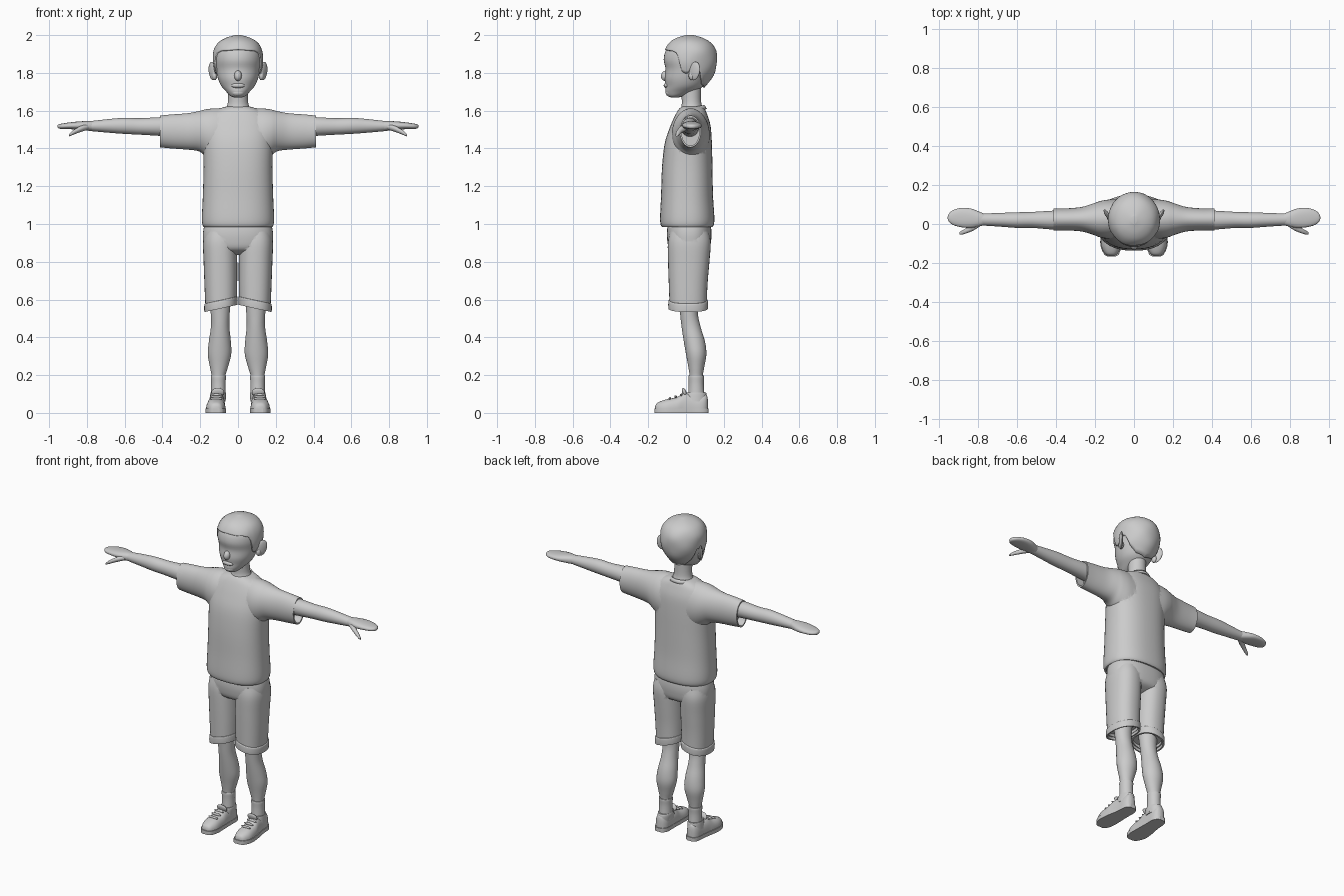
import bpy, bmesh, math
from mathutils import Vector, Matrix


def spline(rows, k):
    """Catmull-Rom interpolation through rows of numbers."""
    out = []
    for i in range(len(rows) - 1):
        a, b, c, d = (rows[max(0, min(len(rows) - 1, i + j))] for j in (-1, 0, 1, 2))
        for s in range(k):
            t = s / k
            out.append([0.5 * (2 * q + (r - p) * t + (2 * p - 5 * q + 4 * r - w) * t * t
                               + (3 * q - p - 3 * r + w) * t ** 3) for p, q, r, w in zip(a, b, c, d)])
    return out + [list(rows[-1])]


def finish(name, bm, mirror=False, angle=45):
    if mirror:
        geo = bmesh.ops.duplicate(bm, geom=bm.verts[:] + bm.edges[:] + bm.faces[:])["geom"]
        for v in geo:
            if isinstance(v, bmesh.types.BMVert):
                v.co.x *= -1
    bmesh.ops.recalc_face_normals(bm, faces=bm.faces[:])
    me = bpy.data.meshes.new(name)
    bm.to_mesh(me)
    bm.free()
    ob = bpy.data.objects.new(name, me)
    bpy.context.collection.objects.link(ob)
    smooth(ob, angle)
    return ob


def smooth(ob, angle=45):
    bpy.ops.object.select_all(action='DESELECT')
    ob.select_set(True)
    bpy.context.view_layer.objects.active = ob
    bpy.ops.object.shade_smooth_by_angle(angle=math.radians(angle))


def loft(name, axis, rings, n=32, k=4, p=2.0, pocket=0, mirror=False, fn=None):
    """Skin rings (t, u0, u1, v0, v1); pocket hollows the last end to that depth."""
    rows = spline(rings, k)
    if pocket:
        t, u0, u1, v0, v1 = rows[-1]
        e = 0.009
        inner = [u0 + e, u1 - e, v0 + e, v1 - e]
        back = pocket if rings[0][0] > t else -pocket
        rows += [[t] + inner, [t + back] + inner]
    bm = bmesh.new()
    loops = []
    for t, u0, u1, v0, v1 in rows:
        loop = []
        for i in range(n):
            a = 2 * math.pi * i / n
            c, s = math.cos(a), math.sin(a)
            u = (u0 + u1) / 2 + (u1 - u0) / 2 * math.copysign(abs(c) ** (2 / p), c)
            v = (v0 + v1) / 2 + (v1 - v0) / 2 * math.copysign(abs(s) ** (2 / p), s)
            co = Vector({'x': (t, u, v), 'y': (u, t, v), 'z': (u, v, t)}[axis])
            loop.append(bm.verts.new(fn(co) if fn else co))
        loops.append(loop)
    for A, B in zip(loops, loops[1:]):
        for i in range(n):
            bm.faces.new((A[i], A[(i + 1) % n], B[(i + 1) % n], B[i]))
    bm.faces.new(loops[0])
    bm.faces.new(loops[-1])
    return finish(name, bm, mirror)


def blob(name, loc, size, rot=(0, 0, 0), mirror=False):
    bm = bmesh.new()
    bmesh.ops.create_uvsphere(bm, u_segments=24, v_segments=14, radius=1)
    m = Matrix.Translation(loc)
    for i, ax in enumerate('XYZ'):
        m = m @ Matrix.Rotation(math.radians(rot[i]), 4, ax)
    bm.transform(m @ Matrix.Diagonal((*size, 1)))
    return finish(name, bm, mirror)


def union(base, other):
    mod = base.modifiers.new("union", 'BOOLEAN')
    mod.operation, mod.solver, mod.object = 'UNION', 'EXACT', other
    smooth(base)
    bpy.ops.object.modifier_apply(modifier=mod.name)
    bpy.data.objects.remove(other)
    smooth(base)


# Head, facial features and neck
loft("head", 'z', [(1.67, -.02, .02, -.08, -.04), (1.678, -.04, .04, -.098, -.01),
                   (1.70, -.062, .062, -.108, .05), (1.73, -.088, .088, -.107, .09),
                   (1.77, -.106, .106, -.112, .115), (1.82, -.118, .118, -.108, .14),
                   (1.87, -.124, .124, -.118, .148), (1.92, -.118, .118, -.106, .14),
                   (1.96, -.09, .09, -.07, .11), (1.98, -.03, .03, -.01, .06)], n=40)
blob("nose", (0, -.108, 1.785), (.02, .024, .028), (-20, 0, 0))
blob("lips", (0, -.104, 1.733), (.036, .014, .013))
blob("chin", (0, -.086, 1.695), (.034, .022, .02))
loft("neck", 'z', [(1.56, -.09, .09, -.045, .11), (1.61, -.065, .065, -.028, .09),
                   (1.65, -.053, .053, -.022, .08), (1.74, -.052, .052, -.03, .08)])
blob("ear", (.135, .045, 1.81), (.011, .033, .05), (-12, 8, -32), mirror=True)
blob("ear_lobe", (.124, .032, 1.785), (.014, .018, .024), mirror=True)

# Hair shell: each column runs from the hairline up to the crown
shape = spline([(1.69, -.03, .07, .06), (1.73, -.09, .105, .085), (1.78, -.108, .142, .114),
                (1.82, -.116, .158, .127), (1.87, -.122, .165, .133), (1.92, -.114, .158, .128),
                (1.96, -.088, .132, .105), (1.985, -.05, .09, .066), (2.0, .0, .04, .015)], 8)
hairline = [(0, 1.925), (45, 1.918), (60, 1.905), (66, 1.87), (70, 1.81), (80, 1.795), (88, 1.80),
            (96, 1.84), (108, 1.84), (122, 1.77), (140, 1.735), (180, 1.72)]


def lerp_table(table, x):
    for a, b in zip(table, table[1:]):
        if x <= b[0]:
            f = (x - a[0]) / (b[0] - a[0])
            return [p + (q - p) * f for p, q in zip(a, b)]
    return list(table[-1])


bm = bmesh.new()
cols, steps, grid = 80, 20, []
for i in range(cols):
    a = 2 * math.pi * i / cols
    d = min(math.degrees(a), 360 - math.degrees(a))
    low = lerp_table(hairline, d)[1]
    col = []
    for j in range(steps + 1):
        f = math.sin(j / steps * math.pi / 2)
        z, yf, yb, hw = lerp_table(shape, low + (2.0 - low) * f)
        wave = 1 + 0.012 * math.sin(5 * a + 1) * math.sin(z * 45)
        col.append(bm.verts.new((hw * math.sin(a) * wave,
                                 (yf + yb) / 2 - (yb - yf) / 2 * math.cos(a) * wave, z)))
    grid.append(col)
for i in range(cols):
    A, B = grid[i], grid[(i + 1) % cols]
    for j in range(steps):
        bm.faces.new((A[j], B[j], B[j + 1], A[j + 1]))
bm.faces.new([c[-1] for c in grid])
hair = finish("hair", bm)
sol = hair.modifiers.new("thickness", 'SOLIDIFY')
sol.thickness = .014

# Shirt: torso joined with flared sleeves, hollow at the openings
shirt = loft("shirt", 'z', [(1.622, -.06, .06, -.02, .085), (1.61, -.10, .10, -.036, .098),
                            (1.58, -.15, .15, -.055, .112), (1.52, -.18, .18, -.082, .13),
                            (1.43, -.184, .184, -.112, .137), (1.30, -.182, .182, -.127, .14),
                            (1.15, -.186, .186, -.132, .143), (1.04, -.191, .191, -.137, .15),
                            (1.0, -.189, .189, -.135, .148), (.985, -.182, .182, -.128, .141)],
             n=48, p=2.35, pocket=.04)
sleeves = loft("sleeves", 'x', [(.06, -.07, .125, 1.30, 1.613), (.13, -.075, .125, 1.33, 1.612),
                                (.175, -.068, .117, 1.362, 1.606), (.21, -.055, .105, 1.386, 1.597),
                                (.27, -.038, .087, 1.394, 1.586), (.35, -.033, .08, 1.40, 1.58),
                                (.412, -.033, .08, 1.406, 1.574)], n=40, pocket=.05, mirror=True)
union(shirt, sleeves)

# Collar band
bm = bmesh.new()
ring = [[], []]
for i in range(40):
    a = 2 * math.pi * i / 40
    for j, (r, h) in enumerate(((.078, 1.598), (.066, 1.618))):
        ring[j].append(bm.verts.new((r * math.cos(a), .032 + r * math.sin(a), h + .012 * math.sin(a))))
for i in range(40):
    k2 = (i + 1) % 40
    bm.faces.new((ring[0][i], ring[0][k2], ring[1][k2], ring[1][i]))
collar = finish("collar", bm)
collar.modifiers.new("thickness", 'SOLIDIFY').thickness = .008


# Shorts with turned-up cuffs that slope up to the inside
def slope(co):
    f = max(0, min(1, (.8 - co.z) / .15))
    return Vector((co.x, co.y, co.z - .22 * f * (co.x - .09)))


shorts = loft("shorts", 'z', [(1.02, -.17, .17, -.09, .125), (.97, -.183, .183, -.1, .134),
                              (.92, -.185, .185, -.1, .134), (.87, -.175, .175, -.088, .122),
                              (.845, -.12, .12, -.05, .08), (.835, -.05, .05, -.02, .05)],
              n=48, p=2.4)
legs = loft("short_legs", 'z', [(.96, .012, .174, -.085, .12), (.90, .006, .185, -.096, .131),
                                (.80, .004, .182, -.095, .124), (.68, .004, .177, -.091, .114),
                                (.57, .006, .172, -.087, .11)], p=2.3, pocket=.06, mirror=True, fn=slope)
union(shorts, legs)
loft("cuffs", 'z', [(.597, .006, .173, -.088, .111), (.593, .002, .178, -.093, .116),
                    (.57, .002, .179, -.094, .117), (.553, .003, .178, -.093, .116)],
     p=2.3, pocket=.035, mirror=True, fn=slope)

# Legs and socks
loft("leg", 'z', [(.68, .03, .155, -.05, .07), (.54, .043, .145, -.033, .062),
                  (.46, .046, .143, -.024, .076), (.38, .038, .154, -.012, .1),
                  (.31, .036, .16, .0, .108), (.24, .054, .148, .013, .096),
                  (.18, .07, .138, .02, .088), (.08, .068, .14, .02, .092)], n=28, mirror=True)
loft("sock", 'z', [(.198, .07, .138, .02, .09), (.194, .064, .144, .013, .096),
                   (.15, .066, .142, .014, .094), (.07, .064, .144, .01, .1)], n=28, mirror=True)

# Shoes: flat sole, upper, ankle collar, tongue and laces
loft("sole", 'y', [(-.168, .098, .132, -.03, .05), (-.155, .078, .153, -.03, .05),
                   (-.11, .064, .172, -.03, .05), (-.05, .064, .17, -.03, .05),
                   (.03, .066, .156, -.03, .05), (.085, .066, .152, -.03, .05),
                   (.112, .08, .14, -.03, .05), (.12, .095, .125, -.03, .05)], p=4, mirror=True,
     fn=lambda c: Vector((c.x, c.y, max(0, min(.024, c.z)))))
loft("shoe_upper", 'y', [(-.163, .1, .13, -.01, .035), (-.152, .083, .15, -.02, .053),
                         (-.11, .067, .168, -.04, .07), (-.05, .067, .166, -.05, .083),
                         (-.01, .068, .158, -.06, .105), (.04, .068, .152, -.06, .1),
                         (.085, .07, .149, -.05, .1), (.108, .083, .137, -.03, .098),
                         (.116, .1, .12, -.01, .07)], p=2.5, mirror=True,
     fn=lambda c: Vector((c.x, c.y, max(.012, c.z))))
loft("shoe_collar", 'z', [(.06, .066, .15, -.012, .112), (.095, .063, .147, -.006, .11),
                          (.108, .065, .145, -.002, .106)], pocket=.02, mirror=True)
blob("tongue", (.107, -.008, .108), (.034, .011, .026), (20, 0, 0), mirror=True)
for i in range(3):
    blob(f"lace_{i + 1}", (.115, -.085 + .03 * i, .076 + .009 * i), (.034, .007, .008), mirror=True)

# Arms, mitten hands and thumbs
loft("arm", 'x', [(.33, -.028, .07, 1.46, 1.567), (.42, -.028, .068, 1.467, 1.565),
                  (.52, -.02, .062, 1.473, 1.56), (.60, -.02, .06, 1.477, 1.562),
                  (.68, -.014, .057, 1.483, 1.556), (.77, -.008, .054, 1.491, 1.546),
                  (.80, -.005, .055, 1.495, 1.544)], n=28, mirror=True)
loft("hand", 'x', [(.77, -.006, .053, 1.493, 1.544), (.80, -.014, .066, 1.495, 1.545),
                   (.84, -.02, .08, 1.499, 1.543), (.89, -.016, .082, 1.502, 1.538),
                   (.93, -.004, .07, 1.503, 1.532), (.95, .012, .052, 1.506, 1.527),
                   (.956, .027, .037, 1.513, 1.52)], n=28, p=2.3, mirror=True)
loft("thumb", 'x', [(.79, -.012, .025, 1.50, 1.53), (.825, -.034, .004, 1.49, 1.522),
                    (.855, -.046, -.018, 1.479, 1.507), (.88, -.054, -.032, 1.469, 1.49),
                    (.896, -.055, -.042, 1.463, 1.474)], n=20, mirror=True)
